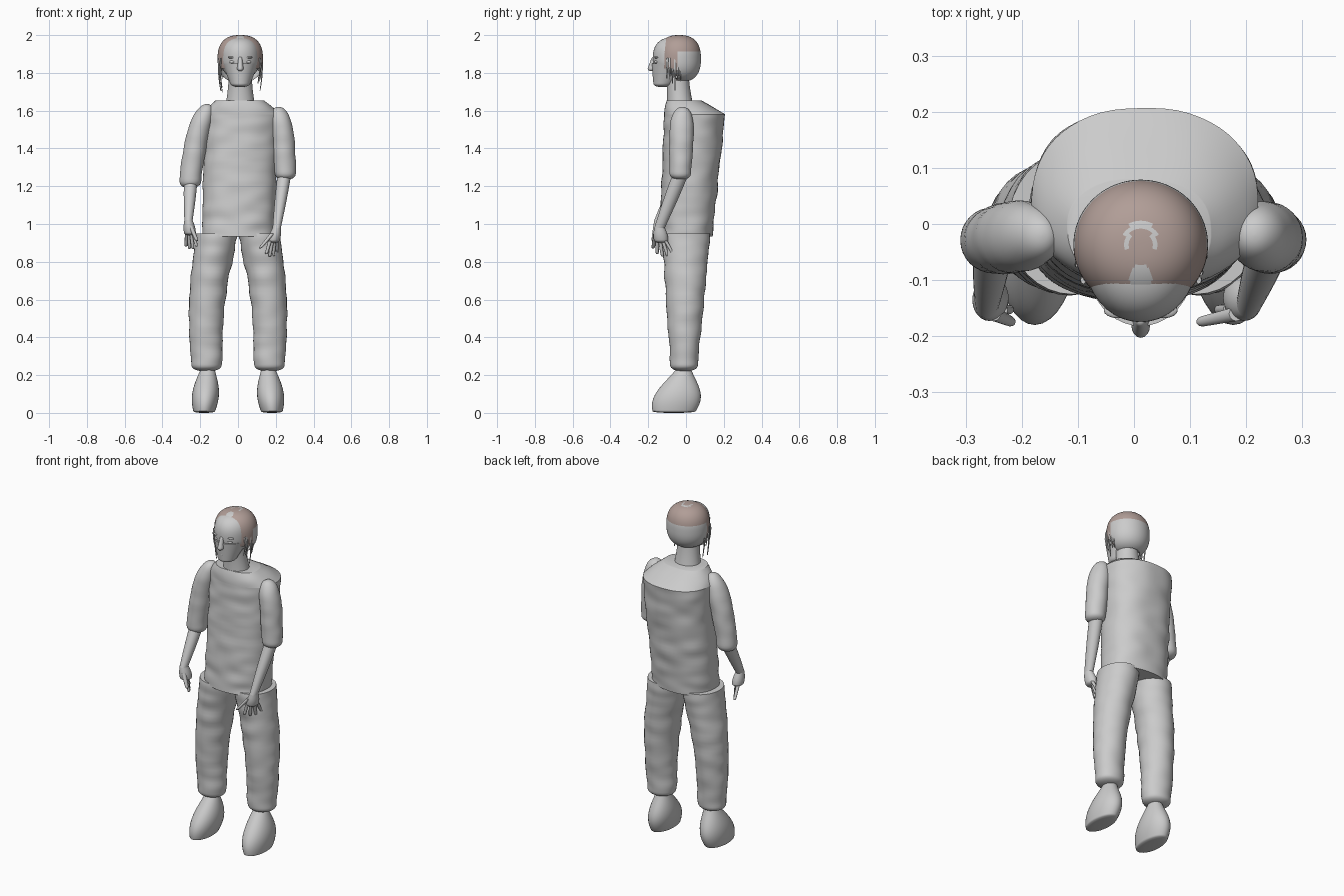
import bpy, bmesh, math, random
from mathutils import Vector, noise

random.seed(4)
if "Cube" in bpy.data.objects:
    bpy.data.objects.remove(bpy.data.objects["Cube"])


def material(name, red, green, blue):
    made = bpy.data.materials.new(name)
    made.use_nodes = True
    made.diffuse_color = (red, green, blue, 1)
    shader = made.node_tree.nodes["Principled BSDF"]
    shader.inputs["Base Color"].default_value = made.diffuse_color
    return made


GREY = material("plain grey", .6, .6, .6)
BROWN = material("hair brown", .44, .34, .31)


def dome(distance, length):
    """Scale that closes a rounded end over the given share of the part."""
    if distance >= length:
        return 1
    power = 2.5
    return max(.05, (1 - (1 - distance / length) ** power) ** (1 / power))


def rounded(value, corner):
    return math.copysign(abs(value) ** corner, value)


def loft(name, low, high, low_size, high_size, bow=0, bulge=0, soft_low=0,
         soft_high=0, corner=1, wrinkle=0, side=1, sides=32, steps=32):
    """Skin oval rings from low to high; side -1 mirrors the part."""
    low, high = Vector(low), Vector(high)
    low_size, high_size = Vector(low_size), Vector(high_size)
    bm = bmesh.new()
    rings = []
    for step in range(steps + 1):
        t = (1 - math.cos(math.pi * step / steps)) / 2
        arch = math.sin(math.pi * t)
        centre = low.lerp(high, t) + Vector((bow * arch, 0, 0))
        size = low_size.lerp(high_size, t) * (1 + bulge * arch)
        size *= dome(t, soft_low) * dome(1 - t, soft_high)
        ring = []
        for index in range(sides):
            angle = math.tau * index / sides
            outward = Vector((rounded(math.cos(angle), corner),
                              rounded(math.sin(angle), corner), 0))
            point = centre + Vector((outward.x * size.x, outward.y * size.y, 0))
            if wrinkle:
                sample = Vector((point.x, point.y, point.z * 2)) * 8
                point += outward * wrinkle * noise.noise(sample)
            point.x *= side
            ring.append(bm.verts.new(point))
        rings.append(ring)
    for lower, upper in zip(rings, rings[1:]):
        for index in range(sides):
            bm.faces.new((lower[index - 1], lower[index], upper[index], upper[index - 1]))
    bm.faces.new(rings[0])
    bm.faces.new(rings[-1])
    bmesh.ops.recalc_face_normals(bm, faces=bm.faces)
    mesh = bpy.data.meshes.new(name)
    bm.to_mesh(mesh)
    bm.free()
    mesh.materials.append(GREY)
    part = bpy.data.objects.new(name, mesh)
    bpy.context.collection.objects.link(part)
    bpy.ops.object.select_all(action="DESELECT")
    part.select_set(True)
    bpy.context.view_layer.objects.active = part
    bpy.ops.object.shade_smooth_by_angle(angle=math.radians(45))
    return part


def blob(name, centre, size, **options):
    """A rounded lump with the given half sizes."""
    centre, size = Vector(centre), Vector(size)
    rise = Vector((0, 0, size.z))
    return loft(name, centre - rise, centre + rise, size.xy, size.xy,
                soft_low=.5, soft_high=.5, **options)


# Tunic body, sloping shoulders and collar edge
waist, shoulder, collar = (0, 0, .935), (.02, .045, 1.58), (.01, -.01, 1.655)
shoulder_size, collar_size = (.2, .16), (.13, .09)
loft("tunic_body", waist, shoulder, (.19, .14), shoulder_size, corner=.85,
     wrinkle=.007, sides=56, steps=48)
loft("tunic_yoke", shoulder, collar, shoulder_size, collar_size, corner=.85,
     bulge=.03, wrinkle=.007, sides=56, steps=12)

# Sleeves: the right one hangs a little lower
loft("left_sleeve", (.25, -.03, 1.235), (.215, -.02, 1.62), (.056, .056), (.056, .06),
     bow=.008, bulge=.07, soft_low=.1, soft_high=.35, wrinkle=.005)
loft("right_sleeve", (.255, -.03, 1.19), (.165, -.02, 1.635), (.056, .056), (.056, .06),
     bow=.016, bulge=.08, soft_low=.1, soft_high=.35, wrinkle=.005, side=-1)

for label, side in (("left", 1), ("right", -1)):
    # Trouser leg and slipper
    loft(label + "_trouser_leg", (.165, -.01, .22), (.11, 0, .95), (.08, .07), (.112, .128),
         bow=.025, soft_low=.05, wrinkle=.007, side=side, steps=48)
    loft(label + "_slipper", (.18, -.065, 0), (.16, -.01, .24), (.055, .11), (.034, .034),
         bulge=.55, soft_low=.04, side=side)

    # Forearm and palm
    if side > 0:
        wrist, elbow, inward = Vector((.205, -.14, .98)), (.245, -.03, 1.26), .09
    else:
        wrist, elbow, inward = Vector((.262, -.14, 1.02)), (.25, -.03, 1.24), .045
    loft(label + "_forearm", wrist, elbow, (.022, .028), (.036, .042),
         bulge=.07, side=side, sides=24)
    drift = Vector((-inward / 5, .01, -.08))
    loft(label + "_palm", wrist + drift, wrist, (.03, .036), (.022, .028),
         bulge=.18, soft_low=.2, side=side, sides=24)

    # Four fanned fingers and a thumb reaching inward
    for finger in range(4):
        fan = finger / 3 - .5
        knuckle = wrist + drift + Vector((fan * .036, fan * .045, .01))
        length = .085 - .06 * fan * fan
        tip = knuckle + Vector((fan * .02 - inward / 9, .02 + fan * .04, -length))
        loft(f"{label}_finger_{finger + 1}", tip, knuckle, (.008, .008), (.01, .01),
             soft_low=.15, side=side, sides=12, steps=12)
    loft(label + "_thumb", wrist + Vector((-inward, -.035, -.11)),
         wrist + Vector((-inward / 4, -.02, -.03)), (.009, .009), (.013, .013),
         soft_low=.15, side=side, sides=12, steps=12)

# Neck, skull and jaw
MIDDLE = .012
loft("neck", (MIDDLE, -.03, 1.62), (MIDDLE, -.05, 1.82), (.08, .07), (.06, .062), bulge=-.07)
blob("skull", (MIDDLE, -.055, 1.88), (.103, .12, .11), sides=40)
loft("jaw", (MIDDLE, -.125, 1.725), (MIDDLE, -.07, 1.85), (.046, .046), (.096, .112),
     soft_low=.15, sides=40)

# Nose, lips, eyes, brows and ears
loft("nose", (MIDDLE, -.182, 1.81), (MIDDLE, -.17, 1.885), (.019, .026), (.009, .01),
     soft_low=.25, soft_high=.1, sides=16, steps=16)
for label, height in (("lower", 1.777), ("upper", 1.787)):
    blob(label + "_lip", (MIDDLE, -.163, height), (.025, .013, .006), sides=16, steps=10)
for label, side in (("left", 1), ("right", -1)):
    across = MIDDLE + side * .04
    blob(label + "_eye", (across, -.154, 1.858), (.018, .014, .008), sides=16, steps=10)
    blob(label + "_brow", (across, -.154, 1.882), (.026, .014, .006), sides=16, steps=10)
    blob(label + "_ear", (MIDDLE + side * .1, -.055, 1.845), (.012, .024, .035),
         sides=16, steps=12)

# Hair cap, opened round the face; brown above and beside it, grey at the nape
hair = blob("hair_cap", (MIDDLE, -.037, 1.875), (.12, .116, .125), sides=96, steps=60)
hair.data.materials.append(BROWN)
bm = bmesh.new()
bm.from_mesh(hair.data)
opening = []
for face in bm.faces:
    spot = face.calc_center_median()
    off = abs(spot.x - MIDDLE)
    nape = spot.z < 1.76
    cheek = spot.z < 1.825 and spot.y < -.05
    brow = spot.z < 1.915 and spot.y < -.115
    peak = off < .05 and spot.y < -.1 and spot.z < 1.955 - off / 2
    if nape or cheek or brow or peak:
        opening.append(face)
    whorl = math.hypot(off, (spot.y + .03) * .8)
    crown = spot.y > -.045 and .02 < whorl < .03
    parting = spot.y < -.075 and off < -spot.y / 5
    covered = spot.z > 1.915 or spot.y < -.045
    face.material_index = int(covered and not crown and not parting)
bmesh.ops.delete(bm, geom=opening, context="FACES")
bm.to_mesh(hair.data)
bm.free()

# Loose strands hanging beside the cheeks
for label, side in (("left", 1), ("right", -1)):
    for strand in range(6):
        root = Vector((MIDDLE + side * random.uniform(.1, .114), strand * .014 - .1, 1.88))
        tip = root - Vector((side * .008, 0, random.uniform(.1, .19)))
        loft(f"{label}_strand_{strand + 1}", tip, root, (.002, .002), (.005, .007),
             bow=side * .006, sides=8, steps=10)
